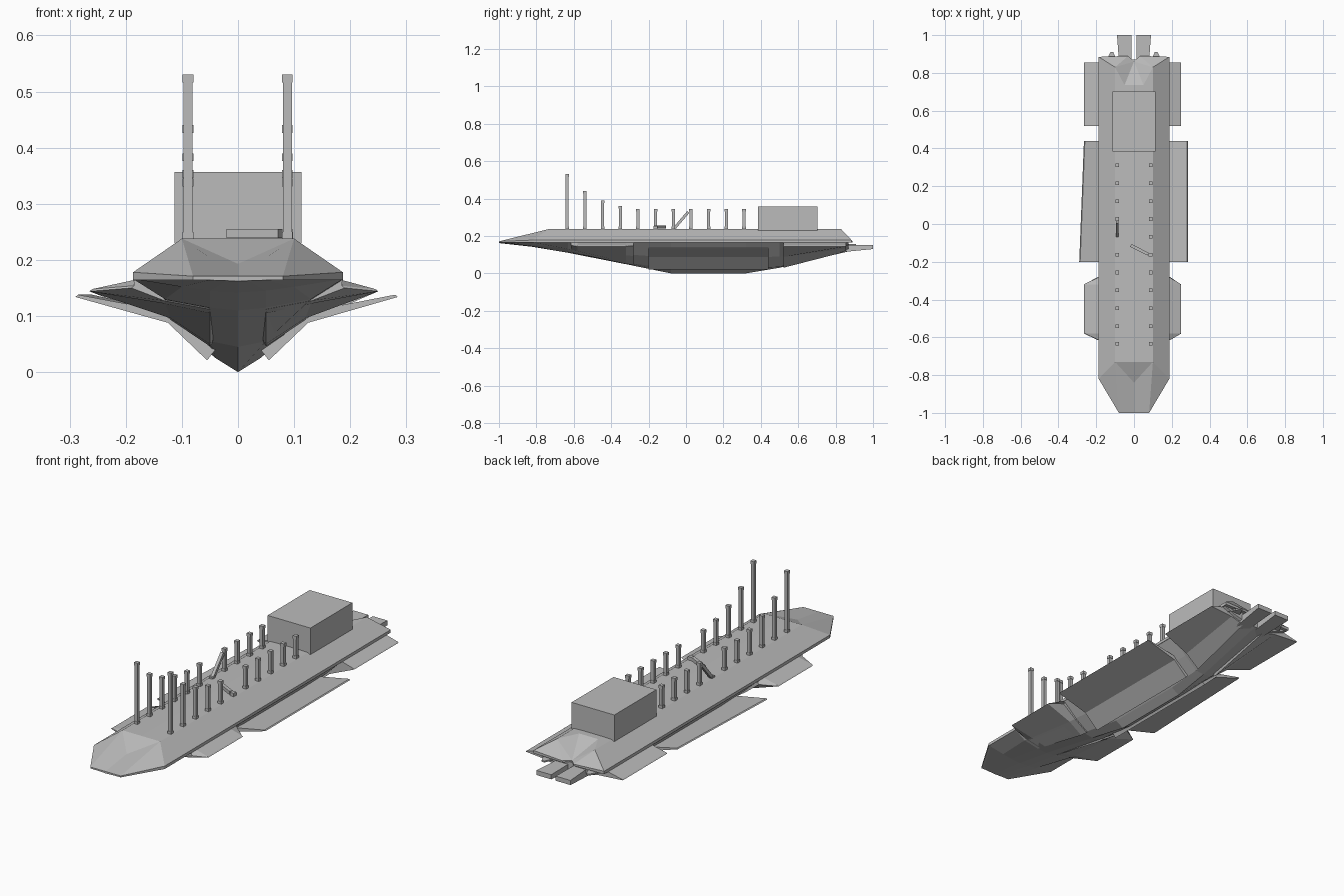
import bpy, bmesh, math
from mathutils import Vector

if "Cube" in bpy.data.objects:
    bpy.data.objects.remove(bpy.data.objects["Cube"])

grey = bpy.data.materials.new("stone_grey")
grey.diffuse_color = (0.5, 0.5, 0.5, 1)
grey.use_nodes = True
grey.node_tree.nodes["Principled BSDF"].inputs["Base Color"].default_value = grey.diffuse_color


def make(name, verts, faces, mirror=False):
    """Closed flat-faced mesh; optionally mirrored across x = 0."""
    bm = bmesh.new()
    for sx in ((1, -1) if mirror else (1,)):
        vs = [bm.verts.new((sx * x, y, z)) for x, y, z in verts]
        for f in faces:
            bm.faces.new([vs[i] for i in f])
    bmesh.ops.remove_doubles(bm, verts=bm.verts, dist=1e-5)
    bmesh.ops.recalc_face_normals(bm, faces=bm.faces)
    me = bpy.data.meshes.new(name)
    bm.to_mesh(me)
    bm.free()
    me.materials.append(grey)
    ob = bpy.data.objects.new(name, me)
    bpy.context.collection.objects.link(ob)
    return ob


def loft(name, stations):
    """Join closed (x, z) sections along y and cap both ends."""
    n = len(stations[0][1])
    verts = [(x, y, z) for y, sec in stations for x, z in sec]
    faces = []
    for s in range(len(stations) - 1):
        for i in range(n):
            j = (i + 1) % n
            faces.append((s*n + i, s*n + j, s*n + n + j, s*n + n + i))
    last = (len(stations) - 1) * n
    faces += [tuple(range(n)), tuple(range(last, last + n))]
    return make(name, verts, faces)


def box(name, x0, x1, y0, y1, z0, z1):
    return loft(name, [(y, [(x0, z0), (x1, z0), (x1, z1), (x0, z1)])
                       for y in (y0, y1)])


def beam(name, a, b, w):
    """Square bar between two points."""
    a, b = Vector(a), Vector(b)
    d = b - a
    ob = box(name, -w/2, w/2, -w/2, w/2, 0, d.length)
    ob.location = a
    ob.rotation_euler = d.to_track_quat('Z', 'Y').to_euler()
    return ob


# Lower hull: keel height and chines per station
hull = []
for y, edge, chine, bilge, keel in [
        (-1.0, (.08, .166), (.05, .164), (.02, .163), .162),
        (-.82, (.187, .166), (.10, .152), (.05, .145), .142),
        (-.63, (.187, .166), (.13, .130), (.05, .115), .110),
        (-.30, (.187, .166), (.115, .10), (.05, .055), .045),
        (-.08, (.187, .166), (.11, .085), (.04, .025), 0),
        (.32, (.187, .166), (.11, .085), (.04, .025), 0),
        (.50, (.187, .166), (.11, .090), (.045, .035), .03),
        (.87, (.187, .166), (.12, .140), (.06, .125), .118)]:
    half = [edge, chine, bilge]
    hull.append((y, half + [(0, keel)] + [(-x, z) for x, z in reversed(half)]))
loft("lower_hull", hull)

# Deck shell with faceted bow and notched stern
top = [(0, -.73, .238), (.1, -.73, .238), (.187, -.82, .178), (.08, -1, .171),
       (0, -1, .171), (0, -.84, .193),
       (0, .735, .238), (.05, .735, .238), (.1, .83, .236),
       (.187, .885, .178), (.03, .89, .172), (0, .86, .170)]
rim = [4, 3, 2, 9, 10, 11]
low = [(top[i][0], top[i][1], .164) for i in rim]
faces = [(1, 0, 5), (1, 5, 4, 3), (1, 3, 2), (0, 1, 8, 7, 6), (1, 2, 9, 8),
         (8, 9, 10), (8, 10, 11), (8, 11, 7), (6, 7, 11)]
faces += [(rim[i], rim[i+1], 13 + i, 12 + i) for i in range(5)]
faces.append(tuple(range(12, 18)))
make("deck", top + low, faces, mirror=True)

# Side armour plates: lower line (inner, knee, outer) at each station
plates = {
    "front_plate": [(-.615, (.05, .112), (.13, .127), (.19, .150)),
                    (-.58, (.05, .105), (.13, .122), (.25, .144)),
                    (-.32, (.05, .050), (.12, .096), (.25, .144)),
                    (-.28, (.05, .046), (.12, .093), (.19, .148))],
    "middle_plate": [(-.20, (.055, .021), (.125, .088), (.285, .134)),
                     (.44, (.055, .021), (.125, .088), (.285, .134))],
    "rear_plate": [(.52, (.05, .030), (.12, .088), (.25, .144)),
                   (.855, (.06, .116), (.13, .134), (.25, .144))]}
for name, rows in plates.items():
    for side, sx in (("right", 1), ("left", -1)):
        stations = []
        for y, inner, knee, outer in rows:
            ox = outer[0]
            if sx < 0 and ox > .2:
                ox += .015 if name != "middle_plate" else (.005 if y < 0 else -.02)
            if name == "middle_plate":
                back = [(.115, .106), (.038, .043)]
            else:     # upper face closes against the deck rim
                back = [(.186, .164), (inner[0] - .015, inner[1] + .02)]
            sec = [inner, knee, (ox, outer[1]), (ox - .005, outer[1] + .004)] + back
            stations.append((y, [(sx * x, z) for x, z in sec]))
        loft(side + "_" + name, stations)

# Stern fins and small flaps
for side, sx in (("right", 1), ("left", -1)):
    loft(side + "_stern_fin",
         [(y, [(sx * a, z0), (sx * b, z0), (sx * b, .152), (sx * a, .152)])
          for y, a, b, z0 in ((.80, .015, .075, .11), (1.0, .012, .09, .130))])
    loft(side + "_stern_flap",
         [(y, [(sx * a, .150), (sx * b, .150), (sx * b, .157), (sx * a, .157)])
          for y, a, b in ((.84, .08, .16), (.91, .11, .125))])

# Deck house
box("deck_house", -.113, .113, .385, .702, .23, .357)

# Two colonnades, taller toward the bow; one column leans, one has fallen
heights = [.53, .44, .39, .36] + [.345] * 7
for side, x in (("right", .088), ("left", -.089)):
    for i, h in enumerate(heights):
        y = -.635 + i * .0945
        if side == "left" and i == 6:
            beam("leaning_column", (x, y + .005, .24), (x, .012, .328), .015)
            box("leaning_column_base", x - .01, x + .01, y - .01, y + .01, .23, .245)
            continue
        if side == "right" and i == 5:
            beam("fallen_column", (.075, -.160, .247), (-.017, -.113, .247), .016)
            box("broken_column_base", x - .01, x + .01, y - .01, y + .01, .23, .254)
            continue
        name = "%s_column_%d" % (side, i + 1)
        box(name, x - .008, x + .008, y - .008, y + .008, .23, h - .01)
        box(name + "_capital", x - .0095, x + .0095, y - .0095, y + .0095, h - .014, h)
        box(name + "_base", x - .0095, x + .0095, y - .0095, y + .0095, .23, .25)
